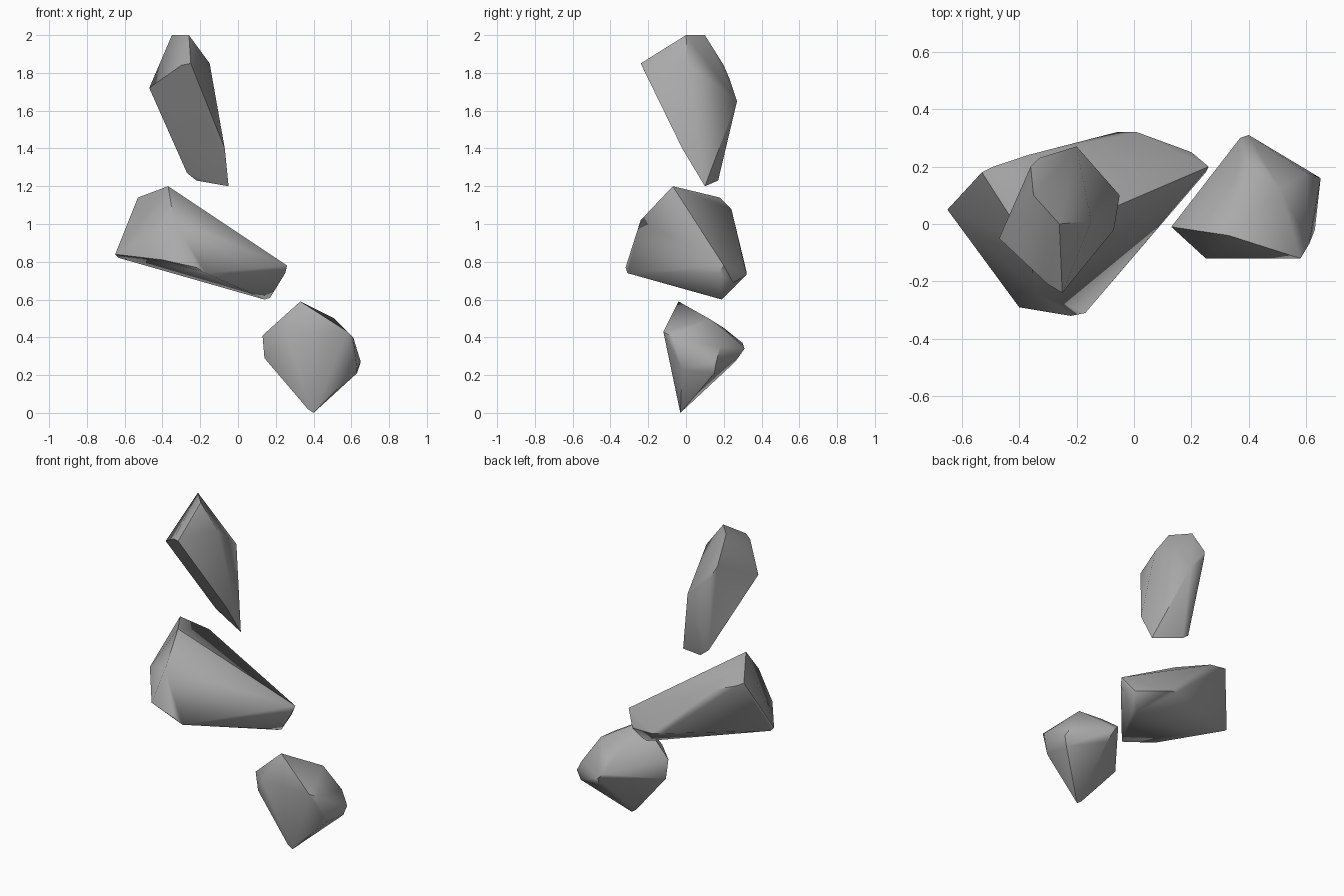
import bpy
import bmesh
import math

default_cube = bpy.data.objects.get("Cube")
if default_cube is not None:
    bpy.data.objects.remove(default_cube, do_unlink=True)


def make_material(name, colour):
    material = bpy.data.materials.new(name)
    material.use_nodes = True
    material.diffuse_color = colour
    shader = material.node_tree.nodes["Principled BSDF"]
    shader.inputs["Base Color"].default_value = colour
    shader.inputs["Roughness"].default_value = 0.8
    return material


def make_rock(name, corners, material):
    """Wrap a convex chipped stone around its corner points."""
    bm = bmesh.new()
    for corner in corners:
        bm.verts.new(corner)
    hull = bmesh.ops.convex_hull(bm, input=bm.verts[:])
    # Drop points that ended up inside the hull
    inside = [v for v in bm.verts if not v.link_faces]
    bmesh.ops.delete(bm, geom=inside, context="VERTS")
    bmesh.ops.recalc_face_normals(bm, faces=bm.faces[:])

    mesh = bpy.data.meshes.new(name)
    bm.to_mesh(mesh)
    bm.free()
    mesh.materials.append(material)
    rock = bpy.data.objects.new(name, mesh)
    bpy.context.collection.objects.link(rock)

    # Soft facets with only the hard breaks kept sharp
    bpy.ops.object.select_all(action="DESELECT")
    rock.select_set(True)
    bpy.context.view_layer.objects.active = rock
    bpy.ops.object.shade_smooth_by_angle(angle=math.radians(50))
    return rock


stone_grey = make_material("stone grey", (0.4, 0.4, 0.4, 1))

# Upper rock: tall wedge, overhanging towards the front
upper_corners = [
    (-.35, .1, 2), (-.26, 0, 2),                       # crown
    (-.25, -.24, 1.85), (-.3, -.21, 1.84),             # front tip
    (-.47, -.05, 1.72), (-.15, .01, 1.85),             # shoulders
    (-.36, .2, 1.84), (-.33, .23, 1.77), (-.2, .27, 1.65),  # back
    (-.07, -.02, 1.4), (-.05, .1, 1.2),                # lower edge
    (-.22, .17, 1.23), (-.27, .16, 1.27),
]

# Middle rock: broad slab, thinning towards its left
middle_corners = [
    (-.37, -.07, 1.2), (-.53, .18, 1.14), (-.49, .2, 1.12),  # ridge
    (-.37, .24, 1.08), (-.34, -.24, 1.02),
    (-.65, .05, .84), (-.63, .06, .82),                # broad end
    (-.4, -.29, .81), (-.22, -.32, .77), (-.17, -.31, .74),  # front foot
    (-.06, .32, .75), (.01, .32, .73),                 # back
    (.26, .2, .78), (.25, .18, .74), (.2, .25, .69),   # narrow end
    (.14, .19, .6), (.17, .19, .61),
]

# Lower rock: stubby top shape, pointed underneath
lower_corners = [
    (.33, -.04, .59), (.51, .12, .5), (.4, .2, .45),   # top
    (.13, -.01, .41), (.14, 0, .29),                   # right side
    (.25, -.12, .43), (.58, -.12, .43), (.61, -.07, .4),  # front brow
    (.65, .16, .27), (.63, .15, .21), (.63, -.02, .23),  # left side
    (.6, .18, .35),
    (.37, .3, .37), (.4, .31, .34), (.42, .26, .27),   # back
    (.4, -.03, 0), (.37, -.03, .02),                   # point
]

make_rock("upper_rock", upper_corners, stone_grey)
make_rock("middle_rock", middle_corners, stone_grey)
make_rock("lower_rock", lower_corners, stone_grey)
